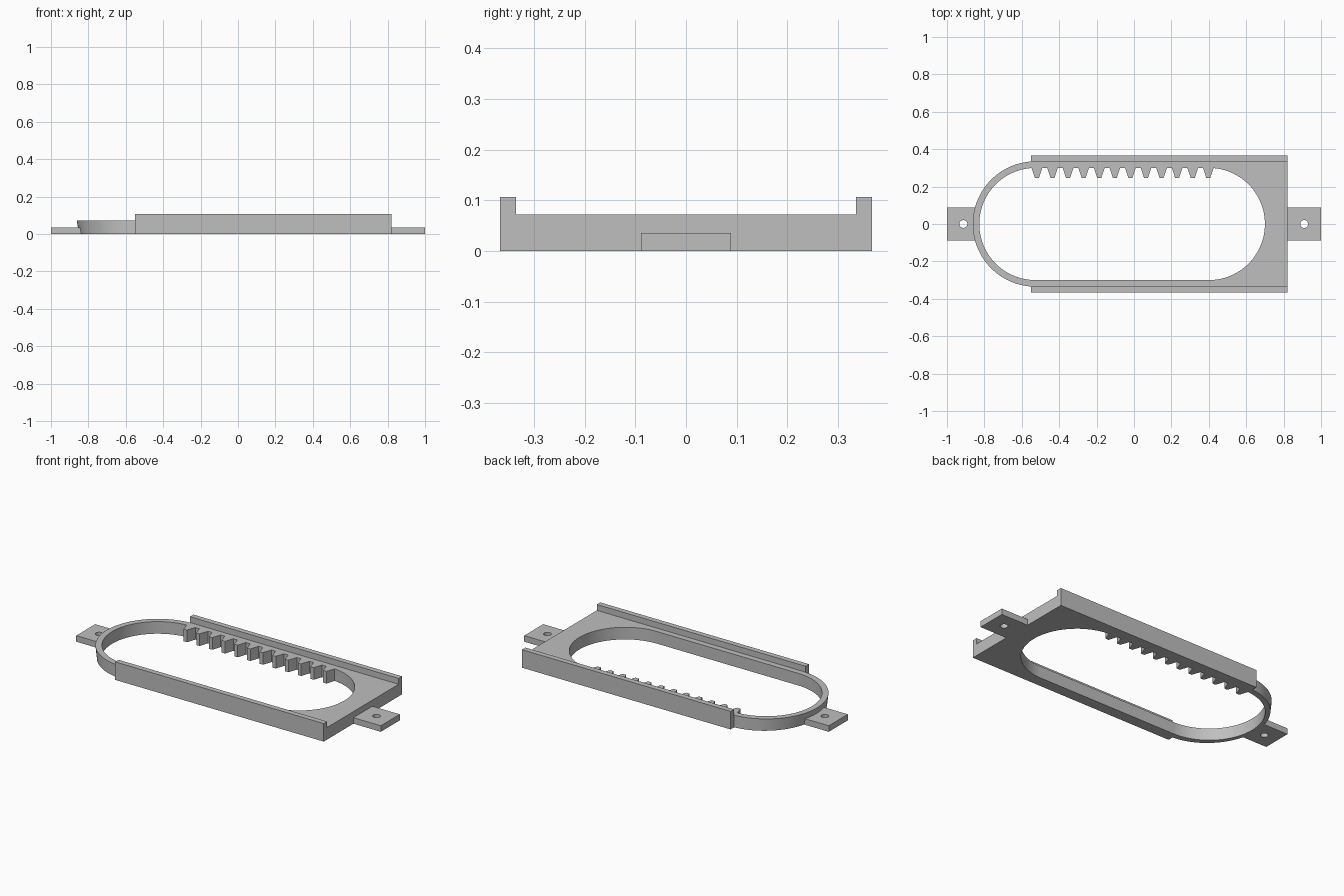
import bpy, bmesh, math

cube = bpy.data.objects.get("Cube")
if cube:
    bpy.data.objects.remove(cube, do_unlink=True)

grey = bpy.data.materials.new("plain grey")
grey.use_nodes = True
colour = (0.52, 0.52, 0.52, 1)
grey.diffuse_color = colour
grey.node_tree.nodes["Principled BSDF"].inputs["Base Color"].default_value = colour

DECK, RAIL, TAB = 0.072, 0.107, 0.036   # heights
LEFT, RIGHT = -0.527, 0.40              # slot arc centres
INNER, OUTER = 0.30, 0.335              # slot and ring radii
END = 0.82                              # square end of the body


def arc(cx, cy, r, start, stop, n):
    angles = [math.radians(start + (stop - start) * i / n) for i in range(n + 1)]
    return [(cx + r * math.cos(a), cy + r * math.sin(a)) for a in angles]


def circle(cx, cy, r, n=24):
    return arc(cx, cy, r, 0, 360, n)[:-1]


def rect(x0, x1, y0, y1):
    return [(x0, y0), (x1, y0), (x1, y1), (x0, y1)]


def prism(name, height, loops, adjust=None):
    """Fill closed outlines (inner ones become holes) and raise them."""
    bm = bmesh.new()
    edges = []
    for loop in loops:
        vs = [bm.verts.new((x, y, 0)) for x, y in loop]
        edges += [bm.edges.new((v, vs[i - 1])) for i, v in enumerate(vs)]
    bmesh.ops.triangle_fill(bm, edges=edges, use_beauty=True)
    top = bmesh.ops.extrude_face_region(bm, geom=bm.faces[:])["geom"]
    for v in top:
        if isinstance(v, bmesh.types.BMVert):
            v.co.z = height
    if adjust:
        adjust(bm)
    bmesh.ops.recalc_face_normals(bm, faces=bm.faces[:])
    mesh = bpy.data.meshes.new(name)
    bm.to_mesh(mesh)
    bm.free()
    mesh.materials.append(grey)
    obj = bpy.data.objects.new(name, mesh)
    bpy.context.collection.objects.link(obj)
    bpy.ops.object.select_all(action="DESELECT")
    obj.select_set(True)
    bpy.context.view_layer.objects.active = obj
    bpy.ops.object.shade_smooth_by_angle(angle=math.radians(30))
    return obj


def taper_ring(bm):
    """Draw in the foot of the round end slightly."""
    for v in bm.verts:
        if v.co.z < 0.001 and v.co.x < LEFT:
            if math.hypot(v.co.x - LEFT, v.co.y) > (INNER + OUTER) / 2:
                v.co.x = LEFT + (v.co.x - LEFT) * 0.965


# Deck with rounded end and long slot
outline = arc(LEFT, 0, OUTER, 90, 270, 48) + [(END, -OUTER), (END, OUTER)]
slot = arc(LEFT, 0, INNER, 90, 270, 48) + arc(RIGHT, 0, INNER, -90, 90, 48)
prism("deck", DECK, [outline, slot], taper_ring)

# Raised side rails
for name, side in (("back_rail", 1), ("front_rail", -1)):
    y0, y1 = sorted((side * OUTER, side * 0.367))
    prism(name, RAIL, [rect(-0.55, END, y0, y1)])

# Mounting tabs with screw holes
for name, x0, x1, hole in (("right_tab", -1, -0.833, -0.912),
                           ("left_tab", END, 1, 0.91)):
    prism(name, TAB, [rect(x0, x1, -0.089, 0.089), circle(hole, 0, 0.021)])

# Rack of gear teeth along the back of the slot
for i in range(12):
    x = -0.519 + i * 0.0833
    tooth = [(x - 0.029, 0.302), (x - 0.011, 0.247),
             (x + 0.011, 0.247), (x + 0.029, 0.302)]
    prism(f"rack_tooth_{i + 1}", DECK, [tooth])
